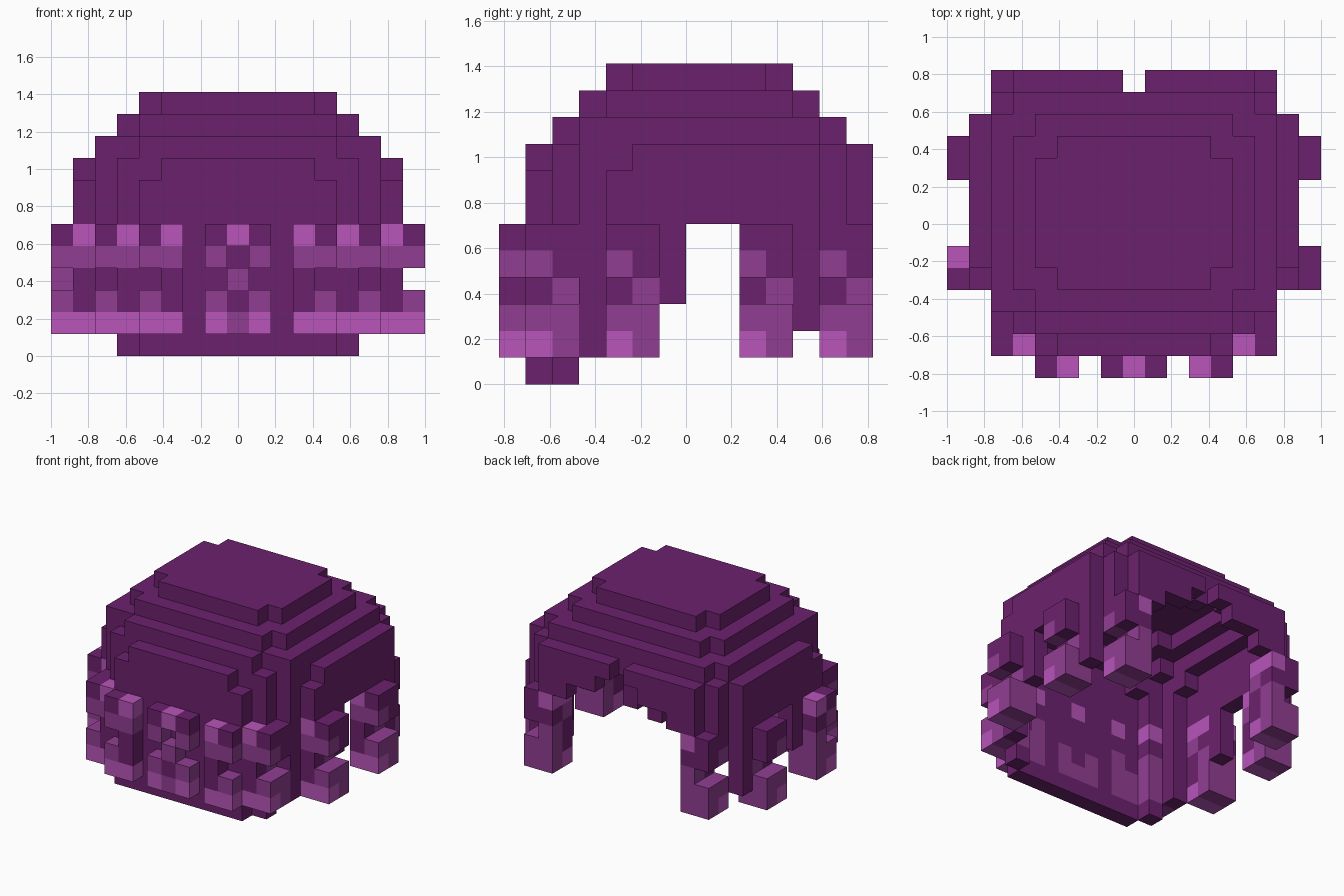
import bpy, bmesh
from mathutils import Vector

cube = bpy.data.objects.get("Cube")
if cube:
    bpy.data.objects.remove(cube, do_unlink=True)

S = 2 / 17  # block size


def make_material(name, rgb):
    mat = bpy.data.materials.new(name)
    mat.diffuse_color = (*rgb, 1)
    mat.use_nodes = True
    bsdf = mat.node_tree.nodes["Principled BSDF"]
    bsdf.inputs["Base Color"].default_value = (*rgb, 1)
    bsdf.inputs["Roughness"].default_value = 0.9
    return mat


MATS = [make_material("deep_purple", (0.150, 0.0155, 0.155)),
        make_material("mid_purple", (0.285, 0.048, 0.287)),
        make_material("bright_pink", (0.480, 0.089, 0.491))]
COLOUR = {"D": 0, "M": 1, "B": 2}

parts = {}     # part name -> {block position: colour index}
taken = set()  # every filled block


def put(part, i, j, k, c="D"):
    if (i, j, k) not in taken:
        taken.add((i, j, k))
        parts.setdefault(part, {})[(i, j, k)] = COLOUR[c]


# Dome layers: level -> (first row, last row, half width)
wide = [(1, 1, 4), (2, 2, 5), (3, 3, 6), (4, 11, 7), (12, 12, 6), (13, 13, 5)]
LAYERS = {
    6: wide,
    7: wide,
    8: [(1, 1, 3), (2, 2, 5), (3, 4, 6), (5, 11, 7), (12, 12, 6), (13, 13, 5)],
    9: [(2, 2, 4), (3, 11, 6), (12, 12, 5)],
    10: [(3, 3, 4), (4, 10, 5), (11, 11, 4)],
    11: [(4, 4, 3), (5, 9, 4), (10, 10, 3)],
}
solid = set()
for k, rows in LAYERS.items():
    for j0, j1, half in rows:
        for j in range(j0, j1 + 1):
            for i in range(8 - half, 9 + half):
                if not (i == 8 and j == 13):  # parting at the back
                    solid.add((i, j, k))

# Hollow the dome to one block thick and cut the stepped arch at the back
ARCH = {0: 8, 1: 8, 2: 7, 3: 7}
for i, j, k in sorted(solid):
    around = [(i + 1, j, k), (i - 1, j, k), (i, j + 1, k), (i, j - 1, k), (i, j, k + 1)]
    if all(n in solid for n in around):
        continue
    if j >= 12 and k < ARCH.get(abs(i - 8), 0):
        continue
    put("hair_dome", i, j, k)

# Hanging braids, two by two blocks; colours run from level 5 down to level 1
INNER_FRONT, INNER_BACK = "BMDDB", "BDMMM"
OUTER_FRONT, OUTER_BACK = "DM-MB", "DD-MM"
BRAIDS = {"inner_front_braid": (3, 0), "outer_front_braid": (5, 1),
          "front_side_braid": (7, 4), "back_side_braid": (7, 9), "back_braid": (5, 12)}
for name, (off, j0) in BRAIDS.items():
    for side, label in ((1, "left_"), (-1, "right_")):
        outer_back = OUTER_BACK
        if name == "front_side_braid" and side < 0:
            outer_back = "BDMMM"
        columns = ((off, j0, INNER_FRONT), (off, j0 + 1, INNER_BACK),
                   (off + 1, j0, OUTER_FRONT), (off + 1, j0 + 1, outer_back))
        for o, j, pattern in columns:
            for n, c in enumerate(pattern):
                if c != "-":
                    put(label + name, 8 + side * o, j, 5 - n, c)

# Centre braid on the front
for i, pattern in ((7, "DM-MB"), (8, "B-MDM"), (9, "DM-MB")):
    for n, c in enumerate(pattern):
        if c != "-":
            put("centre_braid", i, 0, 5 - n, c)

# Front curtain, with the centre pattern showing on its inside
for i, pattern in ((7, "DDDMM"), (8, "BDDDM"), (9, "DDDMM")):
    for n, c in enumerate(pattern):
        if (i, n) != (8, 1):
            put("front_curtain", i, 1, 5 - n, c)

# Plain walls and locks: (offset, row, lowest level)
for off in range(5):
    for k in range(6):
        for i in (8 - off, 8 + off):
            put("front_curtain", i, 1, k)
LOCKS = (("curtain_edge", 5, 2, 0), ("temple_lock", 6, 3, 1),
         ("ear_lock", 7, 6, 3), ("nape_lock", 7, 11, 2))
for name, off, j, low in LOCKS:
    for side, label in ((1, "left_"), (-1, "right_")):
        for k in range(low, 6):
            put(label + name, 8 + side * off, j, k)

# Each direction with two in-plane axes giving an outward-facing quad
SIDES = []
for axis in range(3):
    for sign in (1, -1):
        n, u, v = (Vector((0, 0, 0)) for _ in range(3))
        n[axis] = sign
        u[(axis + 1) % 3] = 1
        v[(axis + 2) % 3] = sign
        SIDES.append((n, u, v))


def build(name, blocks):
    bm = bmesh.new()
    for pos, colour in blocks.items():
        centre = Vector(((pos[0] - 8) * S, (pos[1] - 6.5) * S, (pos[2] + 0.5) * S))
        for n, u, v in SIDES:
            neighbour = tuple(int(p + d) for p, d in zip(pos, n))
            if neighbour in taken:
                continue
            corners = [centre + (n + a * u + b * v) * S / 2
                       for a, b in ((-1, -1), (1, -1), (1, 1), (-1, 1))]
            face = bm.faces.new([bm.verts.new(c) for c in corners])
            face.material_index = colour
    bmesh.ops.remove_doubles(bm, verts=bm.verts, dist=0.001)
    mesh = bpy.data.meshes.new(name)
    bm.to_mesh(mesh)
    bm.free()
    for mat in MATS:
        mesh.materials.append(mat)
    bpy.context.scene.collection.objects.link(bpy.data.objects.new(name, mesh))


for part, blocks in parts.items():
    build(part, blocks)
